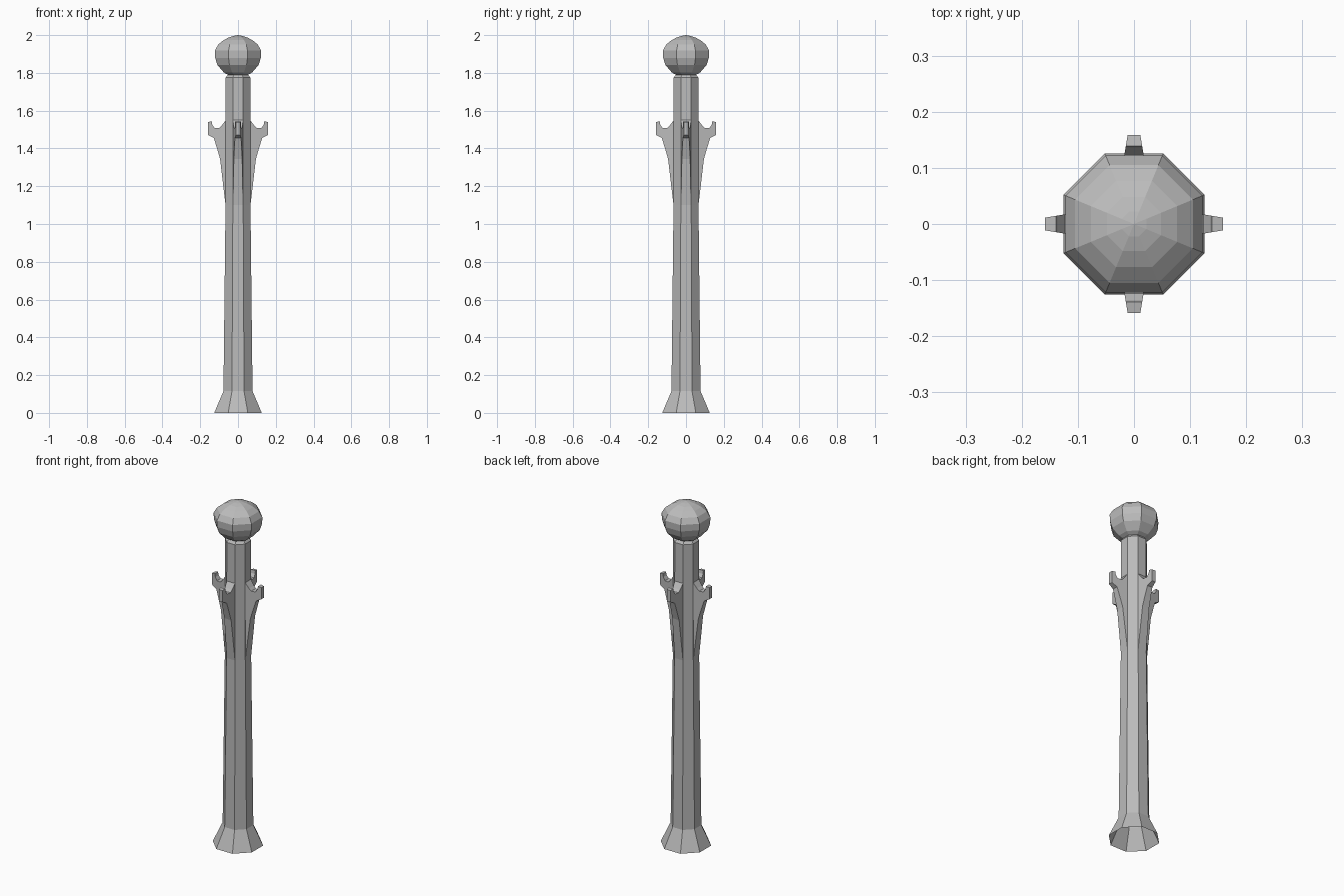
import bpy, bmesh, math
from mathutils import Matrix

if "Cube" in bpy.data.objects:
    bpy.data.objects.remove(bpy.data.objects["Cube"], do_unlink=True)

grey = bpy.data.materials.new("stone_grey")
grey.use_nodes = True
grey.diffuse_color = (0.5, 0.5, 0.5, 1)
grey.node_tree.nodes["Principled BSDF"].inputs["Base Color"].default_value = (0.5, 0.5, 0.5, 1)

SIDES = 8


def finish(name, bm, recalc=True):
    if recalc:
        bmesh.ops.recalc_face_normals(bm, faces=bm.faces)
    mesh = bpy.data.meshes.new(name)
    bm.to_mesh(mesh)
    bm.free()
    mesh.materials.append(grey)
    obj = bpy.data.objects.new(name, mesh)
    bpy.context.collection.objects.link(obj)
    return obj


def lathe(name, profile, tip=None):
    """Stack octagon rings of (flat-side distance, height); optional closing tip."""
    bm = bmesh.new()
    rings = []
    for r, z in profile:
        corner = r / math.cos(math.pi / SIDES)
        angles = [(i + 0.5) * math.tau / SIDES for i in range(SIDES)]
        rings.append([bm.verts.new((corner * math.cos(a), corner * math.sin(a), z)) for a in angles])
    for low, high in zip(rings, rings[1:]):
        for i in range(SIDES):
            j = (i + 1) % SIDES
            bm.faces.new((low[i], low[j], high[j], high[i]))
    if tip is not None:
        top = bm.verts.new((0, 0, tip))
        for i in range(SIDES):
            bm.faces.new((rings[-1][i], rings[-1][(i + 1) % SIDES], top))
    return finish(name, bm, recalc=False)


# Post with flared, open foot and chamfered neck
lathe("post", [(0.126, 0), (0.077, 0.115), (0.066, 1.1), (0.065, 1.775), (0.054, 1.79)])

# Ball finial
lathe("ball_finial", [(0.054, 1.79), (0.075, 1.802), (0.109, 1.842), (0.121, 1.88), (0.122, 1.918),
                      (0.105, 1.95), (0.077, 1.973), (0.048, 1.988), (0.022, 1.996)], tip=2.0)

# Hooked bracket outline: distance from the axis and height
outline = [(0.06, 1.08), (0.066, 1.1), (0.079, 1.21), (0.095, 1.345), (0.111, 1.4), (0.128, 1.455),
           (0.159, 1.472), (0.159, 1.54), (0.139, 1.543), (0.136, 1.525), (0.124, 1.507),
           (0.1, 1.507), (0.087, 1.52), (0.065, 1.55), (0.06, 1.55)]


def bracket(name, angle):
    bm = bmesh.new()
    # The bracket grows narrower away from the post
    sides = [[bm.verts.new((r, s * (0.0378 - 0.167 * r), z)) for r, z in outline] for s in (-1, 1)]
    bm.faces.new(sides[0])
    bm.faces.new(sides[1][::-1])
    for i in range(len(outline)):
        j = (i + 1) % len(outline)
        bm.faces.new((sides[0][i], sides[1][i], sides[1][j], sides[0][j]))
    bm.transform(Matrix.Rotation(angle, 4, "Z"))
    return finish(name, bm)


for k, side in enumerate(("left", "back", "right", "front")):
    bracket(side + "_bracket", k * math.pi / 2)
